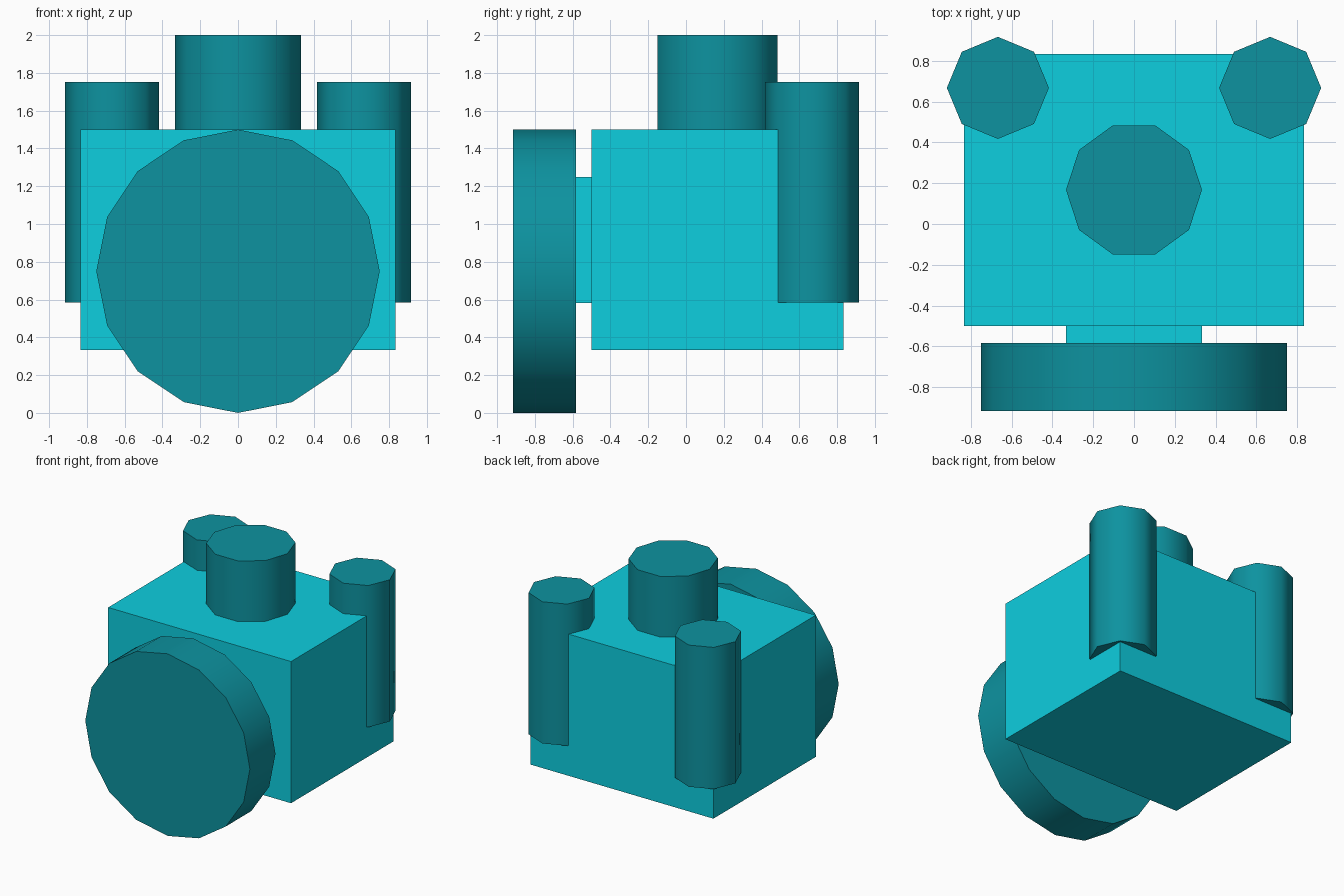
import bpy
from math import radians, pi

if "Cube" in bpy.data.objects:
    bpy.data.objects.remove(bpy.data.objects["Cube"])


def material(name, color):
    m = bpy.data.materials.new(name)
    m.diffuse_color = color
    m.use_nodes = True
    m.node_tree.nodes["Principled BSDF"].inputs["Base Color"].default_value = m.diffuse_color
    return m


cyan = material("bright_cyan", (0.004, 0.62, 0.74, 1))
teal = material("dark_teal", (0.004, 0.29, 0.35, 1))


def box(name, lo, hi, mat):
    bpy.ops.mesh.primitive_cube_add(size=1, location=[(a + b) / 2 for a, b in zip(lo, hi)])
    ob = bpy.context.object
    ob.name = name
    ob.scale = [b - a for a, b in zip(lo, hi)]
    bpy.ops.object.transform_apply(location=False, rotation=False, scale=True)
    ob.data.materials.append(mat)
    return ob


def drum(name, sides, radius, depth, centre, spin, mat, tilt=0):
    bpy.ops.mesh.primitive_cylinder_add(vertices=sides, radius=radius, depth=depth,
                                        location=centre, rotation=(tilt, 0, spin))
    ob = bpy.context.object
    ob.name = name
    bpy.ops.object.transform_apply(location=False, rotation=True, scale=False)
    bpy.ops.object.shade_smooth_by_angle(angle=radians(60))
    ob.data.materials.append(mat)
    return ob


# Main block and the square mount joining it to the front disc
box("body", (-0.833, -0.5, 0.333), (0.833, 0.833, 1.5), cyan)
box("disc_mount", (-0.333, -0.583, 0.583), (0.333, -0.5, 1.25), cyan)

# Sixteen-sided disc standing upright at the front
drum("front_disc", 16, 0.75, 0.333, (0, -0.75, 0.75), 0, teal, tilt=pi / 2)

# Ten-sided stub on top, with corners pointing along x
drum("top_stub", 10, 0.333, 0.5, (0, 0.167, 1.75), pi / 2, teal)

# Eight-sided posts at the two rear corners
for side, label in ((-1, "left"), (1, "right")):
    drum("rear_post_" + label, 8, 0.25, 1.167, (side * 0.667, 0.667, 1.167), 0, teal)
